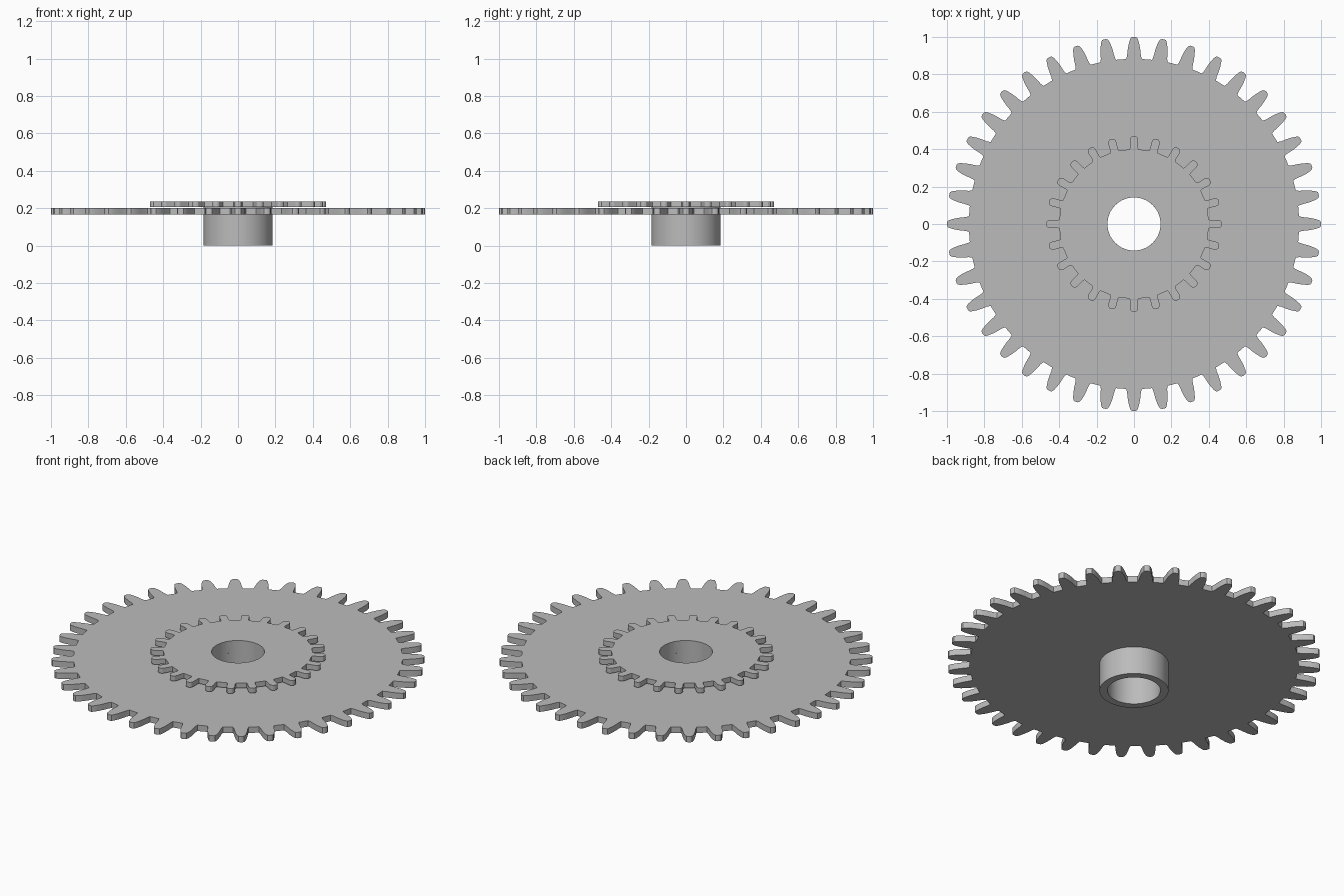
import bpy
import math

cube = bpy.data.objects.get("Cube")
if cube:
    bpy.data.objects.remove(cube, do_unlink=True)

steel = bpy.data.materials.new("grey steel")
steel.use_nodes = True
grey = (0.5, 0.5, 0.5, 1)
steel.diffuse_color = grey
steel.node_tree.nodes["Principled BSDF"].inputs["Base Color"].default_value = grey

BORE = 0.142
HUB = 0.185


def circle(radius, count=96):
    return [(radius, math.tau * i / count) for i in range(count)]


def gear_outline(teeth, flank):
    """Polar outline from one flank: (height along tooth axis, half width), root to tip."""
    side = [(math.hypot(h, w), math.atan2(w, h)) for h, w in flank]
    tooth = [(r, -a) for r, a in side] + [(r, a) for r, a in reversed(side)]
    return [(r, a + math.tau * i / teeth) for i in range(teeth) for r, a in tooth]


def ring(name, outline, z0, z1, bottom=True, top=True):
    """Extruded outline with a round central bore."""
    n = len(outline)
    verts = []
    for z in (z0, z1):
        verts += [(r * math.cos(a), r * math.sin(a), z) for r, a in outline]
        verts += [(BORE * math.cos(a), BORE * math.sin(a), z) for r, a in outline]
    faces = []
    for i in range(n):
        j = (i + 1) % n
        faces.append((i, j, j + 2 * n, i + 2 * n))
        faces.append((j + n, i + n, i + 3 * n, j + 3 * n))
        if bottom:
            faces.append((j, i, i + n, j + n))
        if top:
            faces.append((i + 2 * n, j + 2 * n, j + 3 * n, i + 3 * n))
    mesh = bpy.data.meshes.new(name)
    mesh.from_pydata(verts, [], faces)
    mesh.materials.append(steel)
    obj = bpy.data.objects.new(name, mesh)
    bpy.context.collection.objects.link(obj)
    bpy.ops.object.select_all(action="DESELECT")
    obj.select_set(True)
    bpy.context.view_layer.objects.active = obj
    bpy.ops.object.shade_smooth_by_angle(angle=math.radians(25))


# Tapered teeth of the large gear, slim round-ended teeth of the small one
large_flank = [(0.882, 0.042), (0.9, 0.037), (0.93, 0.034), (0.96, 0.029),
               (0.985, 0.022), (0.996, 0.016), (1.0, 0.007)]
small_flank = [(0.399, 0.024), (0.41, 0.021), (0.448, 0.022),
               (0.46, 0.019), (0.468, 0.011), (0.47, 0.004)]

# Hub, large gear, thin spacer and small gear stacked on one bore
ring("hub", circle(HUB), 0, 0.165, top=False)
ring("large_gear", gear_outline(40, large_flank), 0.165, 0.2)
ring("spacer", circle(HUB), 0.2, 0.206, bottom=False, top=False)
ring("small_gear", gear_outline(24, small_flank), 0.206, 0.236)
